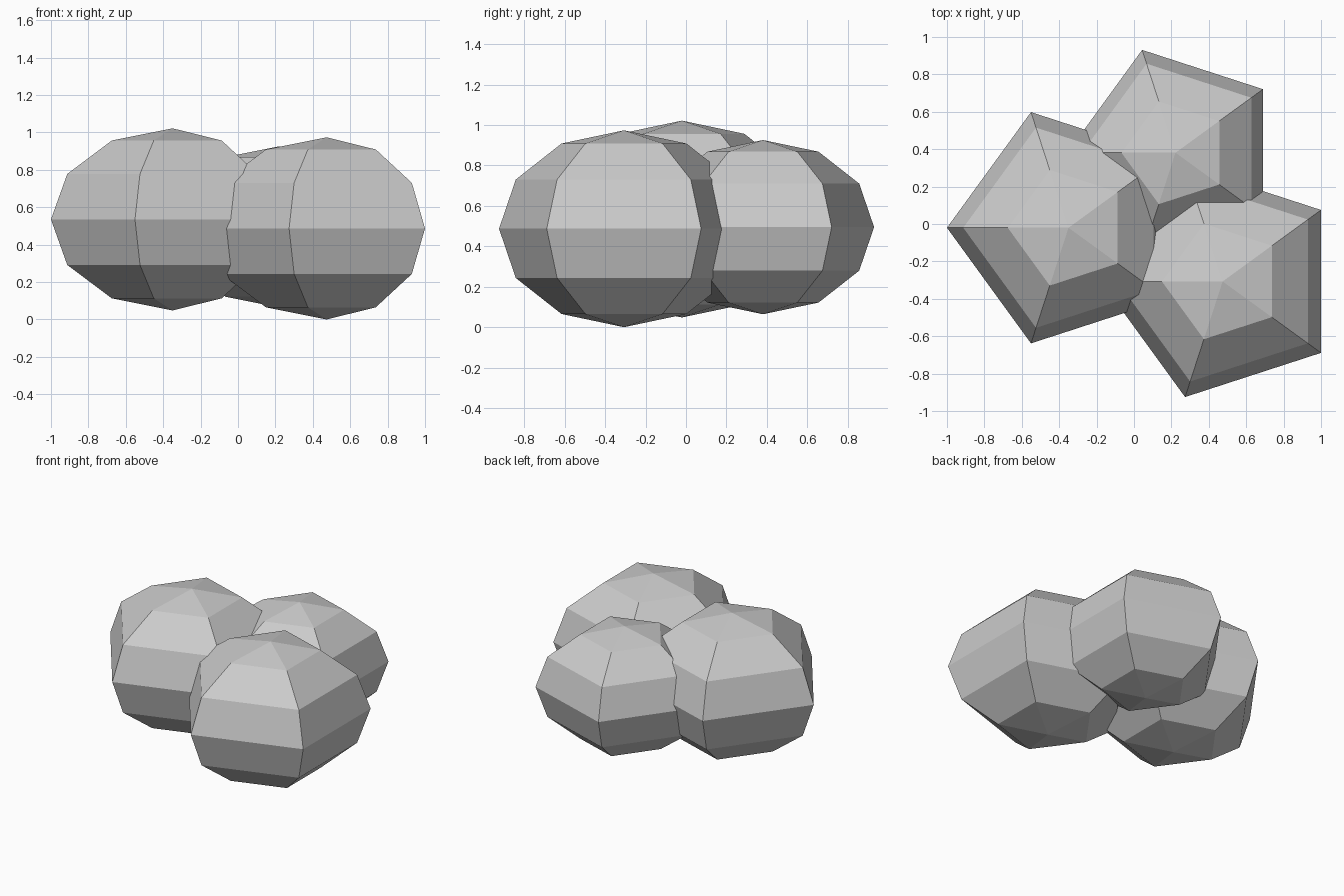
import bpy
import bmesh
import math
from mathutils import Matrix

cube = bpy.data.objects.get("Cube")
if cube:
    bpy.data.objects.remove(cube, do_unlink=True)

grey = bpy.data.materials.new("light grey")
grey.use_nodes = True
colour = (0.6, 0.6, 0.6, 1.0)
grey.diffuse_color = colour
grey.node_tree.nodes["Principled BSDF"].inputs["Base Color"].default_value = colour


def puff(name, centre, width, height):
    """Five-sided flat-shaded ball with one corner pointing to -x."""
    bm = bmesh.new()
    bmesh.ops.create_uvsphere(bm, u_segments=5, v_segments=6, radius=1)
    # Turn the ball so that a corner of its widest ring lies on -x
    corner = max(bm.verts, key=lambda v: math.hypot(v.co.x, v.co.y))
    turn = math.pi - math.atan2(corner.co.y, corner.co.x)
    bmesh.ops.rotate(bm, verts=bm.verts, matrix=Matrix.Rotation(turn, 3, "Z"))
    bmesh.ops.scale(bm, verts=bm.verts, vec=(width, width, height))
    for face in bm.faces:
        face.smooth = False
    mesh = bpy.data.meshes.new(name)
    bm.to_mesh(mesh)
    bm.free()
    mesh.materials.append(grey)
    obj = bpy.data.objects.new(name, mesh)
    obj.location = centre
    bpy.context.collection.objects.link(obj)


# Three overlapping balls
puff("right_puff", (-0.35, -0.02, 0.535), 0.65, 0.487)
puff("front_left_puff", (0.474, -0.307, 0.487), 0.65, 0.487)
puff("back_puff", (0.222, 0.381, 0.495), 0.578, 0.431)
